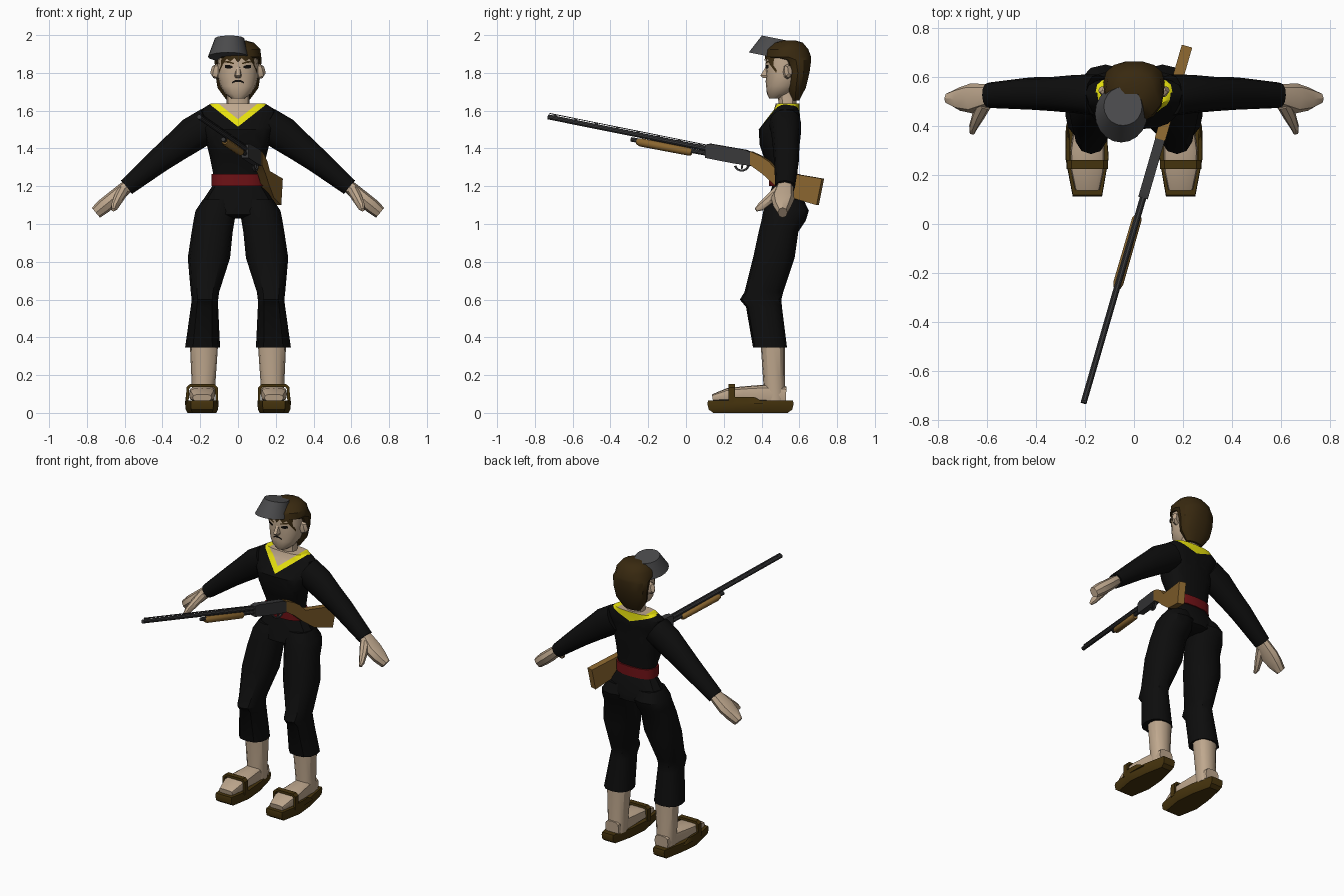
import bpy, bmesh, math
from mathutils import Vector
from mathutils.bvhtree import BVHTree


def material(name, r, g, b):
    m = bpy.data.materials.new(name)
    m.diffuse_color = (r, g, b, 1)
    return m


CLOTH = material("black cloth", 0.004, 0.004, 0.004)
YELLOW = material("yellow trim", 0.85, 0.80, 0.005)
RED = material("red sash", 0.16, 0.006, 0.008)
SKIN = material("skin", 0.52, 0.39, 0.27)
HAIR = material("brown hair", 0.04, 0.022, 0.005)
SANDAL = material("sandal brown", 0.06, 0.033, 0.004)
WOOD = material("gun wood", 0.25, 0.13, 0.028)
METAL = material("gun metal", 0.04, 0.04, 0.042)
GREY = material("grey cap", 0.07, 0.07, 0.073)
BLACK = material("face black", 0.005, 0.004, 0.003)


def finish(name, bm, mats, mirror=False):
    me = bpy.data.meshes.new(name)
    bm.to_mesh(me)
    bm.free()
    for m in mats:
        me.materials.append(m)
    ob = bpy.data.objects.new(name, me)
    bpy.context.collection.objects.link(ob)
    if mirror:
        ob.modifiers.new("mirror", "MIRROR")
    return ob


def loft_bm(rings):
    """Skin a list of equal point rings and close both ends."""
    bm = bmesh.new()
    rows = [[bm.verts.new(p) for p in r] for r in rings]
    n = len(rows[0])
    for a, b in zip(rows, rows[1:]):
        for i in range(n):
            j = (i + 1) % n
            bm.faces.new((a[i], a[j], b[j], b[i]))
    bm.faces.new(rows[0])
    bm.faces.new(rows[-1])
    bmesh.ops.recalc_face_normals(bm, faces=bm.faces)
    return bm


def loft(name, rings, mat, mirror=False):
    return finish(name, loft_bm(rings), [mat], mirror)


def oval(c, u, v, ru, rv, n=12, e=0.85):
    pts = []
    for i in range(n):
        a = 2 * math.pi * i / n
        x, y = math.cos(a), math.sin(a)
        x = math.copysign(abs(x) ** e, x)
        y = math.copysign(abs(y) ** e, y)
        pts.append(Vector(c) + u * (ru * x) + v * (rv * y))
    return pts


X, Y, Z = Vector((1, 0, 0)), Vector((0, 1, 0)), Vector((0, 0, 1))


def slices(rows, n=12, e=0.85):
    """Horizontal rings from rows of (z, x0, x1, y0, y1)."""
    return [oval(((a + b) / 2, (c + d) / 2, z), X, Y, (b - a) / 2, (d - c) / 2, n, e)
            for z, a, b, c, d in rows]


def centred(rows, n=12, e=0.85):
    """Horizontal rings from rows of (z, half width, y0, y1)."""
    return slices([(z, -w, w, c, d) for z, w, c, d in rows], n, e)


def tube(path, ref, n=10, e=0.9):
    """Rings along a path of (x, y, z, radius along ref, other radius)."""
    p = [Vector(r[:3]) for r in path]
    rings = []
    for i, r in enumerate(path):
        t = (p[min(i + 1, len(p) - 1)] - p[max(i - 1, 0)]).normalized()
        v = t.cross(ref).normalized()
        rings.append(oval(p[i], v.cross(t), v, r[3], r[4], n, e))
    return rings


# Shirt, with the V neck cut into the mesh
bm = loft_bm(centred([
    (1.195, .13, .455, .59), (1.27, .132, .45, .59), (1.36, .15, .41, .595),
    (1.42, .165, .39, .60), (1.50, .182, .385, .60), (1.56, .20, .43, .605),
    (1.605, .197, .465, .60), (1.637, .145, .475, .60)], 16, 0.75))
K = 0.79
for base, k in ((1.515, K), (1.555, K), (1.575, 0.35)):
    for s in (1, -1):
        bmesh.ops.bisect_plane(bm, geom=bm.verts[:] + bm.edges[:] + bm.faces[:],
                               plane_co=(0, 0, base), plane_no=(-s * k, 0, 1))
for f in bm.faces:
    c = f.calc_center_median()
    ax = abs(c.x)
    if c.z > 1.634:
        f.material_index = 2 if ax < 0.1 else 1
    elif c.y < 0.54:
        d = c.z - 1.515 - K * ax
        f.material_index = 2 if d > 0.04 else 1 if d > 0 else 0
    elif c.z > 1.575 + 0.35 * ax:
        f.material_index = 1
finish("shirt", bm, [CLOTH, YELLOW, SKIN])

# Sash
loft("sash", centred([(1.2, .14, .44, .60), (1.265, .14, .437, .60)], 16, 0.75), RED)

# Trousers
loft("pelvis", centred([(1.21, .13, .46, .59), (1.09, .21, .42, .64),
                        (1.05, .19, .41, .64), (1.03, .10, .46, .60)]), CLOTH)
loft("trouser_leg", slices([
    (1.13, .02, .185, .435, .62), (1.07, .008, .225, .41, .65), (1.02, .018, .235, .40, .635),
    (0.96, .028, .245, .385, .595), (.82, .042, .266, .355, .575), (.64, .10, .25, .31, .515),
    (.60, .105, .245, .285, .505), (.56, .105, .25, .318, .508),
    (.345, .095, .28, .355, .535)]), CLOTH, True)

# Lower legs, feet and sandals
loft("calf", slices([(.37, .105, .255, .395, .525), (.15, .12, .245, .41, .525),
                     (.06, .125, .24, .41, .53)]), SKIN, True)
loft("foot", tube([(.185, .53, .095, .05, .045), (.185, .42, .10, .058, .05),
                   (.19, .30, .10, .07, .04), (.19, .22, .095, .068, .036),
                   (.19, .14, .08, .05, .018)], X, 12, 0.6), SKIN, True)
sole = [(.13, .113), (.25, .113), (.28, .27), (.265, .42), (.235, .57),
        (.15, .57), (.115, .42), (.103, .27)]
loft("sandal_sole", [
    [(.19 + (x - .19) * k, .34 + (y - .34) * k, z) for x, y in sole]
    for z, k in ((.0, .86), (.018, .97), (.05, 1), (.066, .98))], SANDAL, True)
strap = [(.105, .05), (.107, .135), (.125, .152), (.255, .152), (.273, .135), (.276, .05),
         (.262, .05), (.258, .128), (.25, .136), (.13, .136), (.122, .128), (.118, .05)]
loft("sandal_strap", [[(x, y, z) for x, z in strap] for y in (.225, .26)], SANDAL, True)
loft("strap_side", slices([(.05, .262, .28, .24, .42), (.085, .262, .278, .24, .36)], 8),
     SANDAL, True)

# Sleeves and hands
loft("sleeve", tube([(.15, .525, 1.53, .085, .09), (.24, .53, 1.475, .078, .092),
                     (.33, .53, 1.405, .07, .078), (.42, .532, 1.335, .066, .066),
                     (.59, .525, 1.195, .052, .046)], Y, 12), CLOTH, True)
loft("hand", tube([(.56, .525, 1.22, .042, .03), (.60, .522, 1.187, .048, .036),
                   (.66, .512, 1.135, .062, .04), (.71, .51, 1.095, .048, .04),
                   (.752, .512, 1.06, .025, .034)], Y, 8), SKIN, True)
loft("thumb", tube([(.61, .49, 1.175, .03, .03), (.635, .44, 1.13, .026, .026),
                    (.655, .395, 1.09, .022, .018), (.66, .37, 1.075, .01, .01)], Z, 8),
     SKIN, True)

# Neck, head, ears and nose
loft("neck", centred([(1.58, .075, .485, .59), (1.64, .06, .49, .585),
                      (1.72, .06, .48, .59)]), SKIN)
head = loft_bm(centred([
    (1.665, .035, .44, .52), (1.69, .07, .428, .56), (1.73, .095, .424, .60),
    (1.78, .106, .425, .62), (1.84, .108, .42, .63), (1.91, .10, .43, .63),
    (1.95, .06, .48, .59)], 16, 0.9))
tree = BVHTree.FromBMesh(head)
finish("head", head, [SKIN])
loft("ear", tube([(.10, .535, 1.805, .04, .022), (.122, .54, 1.81, .038, .022),
                  (.135, .55, 1.815, .026, .014)], Z, 8), SKIN, True)
loft("nose", [[(-.008, .43, 1.845), (.008, .43, 1.845), (.008, .45, 1.845), (-.008, .45, 1.845)],
              [(-.012, .393, 1.785), (.012, .393, 1.785), (.022, .44, 1.785), (-.022, .44, 1.785)],
              [(-.01, .41, 1.772), (.01, .41, 1.772), (.016, .44, 1.772), (-.016, .44, 1.772)]],
     SKIN)


def on_face(x, z, gap):
    hit = tree.ray_cast(Vector((x, 0, z)), Y)[0]
    return Vector((x, (hit.y if hit else .5) - gap, z))


def face_plate(name, strips, mat, gap=0.005, mirror=False):
    """Quad strip on the face from (x, low z, high z) columns."""
    bm = bmesh.new()
    cols = [[bm.verts.new(on_face(x, z, gap)) for z in zs] for x, *zs in strips]
    for a, b in zip(cols, cols[1:]):
        bm.faces.new((a[0], b[0], b[1], a[1]))
    return finish(name, bm, [mat], mirror)


face_plate("eye", [(.03, 1.826, 1.836), (.048, 1.822, 1.843), (.068, 1.826, 1.842)],
           BLACK, mirror=True)
face_plate("eyebrow", [(.022, 1.846, 1.853), (.05, 1.853, 1.863), (.075, 1.855, 1.861)],
           HAIR, mirror=True)
face_plate("mouth", [(-.032, 1.744, 1.752), (-.012, 1.752, 1.763), (.012, 1.752, 1.763),
                     (.032, 1.744, 1.752)], BLACK)

# Hair and fringe
loft("hair", centred([
    (1.655, .06, .555, .60), (1.72, .108, .53, .635), (1.80, .121, .53, .655),
    (1.868, .124, .50, .665), (1.885, .123, .415, .665), (1.925, .118, .425, .65),
    (1.96, .085, .465, .62), (1.972, .04, .51, .58)], 14, 0.9), HAIR)
face_plate("fringe", [(-.1 + .02 * i, (1.80, 1.845, 1.875, 1.86, 1.88, 1.855)[min(i, 10 - i)], 1.90)
                      for i in range(11)], HAIR, 0.008)

# Tilted cap
tilt = Vector((0, 1, -0.2)).normalized()
loft("cap", [oval((-.052, .45, 1.885), X, tilt, .107, .12, 20, 1),
             oval((-.045, .48, 1.982), X, tilt, .078, .08, 20, 1)], GREY)


# Long gun, drawn as a side profile along a slanted line
def gun(y, z, t=0.0):
    return Vector((.006 + .29 * y + .96 * t, y - .278 * t, z))


def gun_plate(name, outline, half, mat):
    loft(name, [[gun(y, z, k * half) for y, z in outline] for k in (-1, 1)], mat)


def gun_tube(name, path, mat, n=10):
    loft(name, tube([(*gun(y, z), r, r) for y, z, r in path], Z, n, 1), mat)


gun_tube("barrel", [(-.73, 1.567, .013), (.12, 1.397, .014)], METAL)
gun_plate("barrel_rib", [(-.72, 1.587), (.11, 1.42), (.11, 1.416), (-.72, 1.583)], .005, METAL)
for i in range(8):
    y = -.70 + i * .11
    z = 1.585 - .2012 * (y + .72)
    gun_plate("rib_post", [(y, z), (y + .012, z), (y + .012, z - .012), (y, z - .012)], .004, METAL)
gun_tube("magazine_tube", [(-.29, 1.448, .012), (.12, 1.371, .012)], METAL)
gun_tube("fore_end", [(-.26, 1.437, .015), (-.24, 1.432, .022), (.02, 1.382, .021),
                      (.03, 1.38, .016)], WOOD)
gun_plate("receiver", [(.106, 1.42), (.13, 1.425), (.32, 1.392), (.35, 1.378), (.372, 1.34),
                       (.345, 1.308), (.26, 1.32), (.106, 1.35)], .02, METAL)
arc = [math.radians(200 + 20 * i) for i in range(9)]
gun_plate("trigger_guard",
          [(.295 + .042 * math.cos(a), 1.32 + .042 * math.sin(a)) for a in arc] +
          [(.295 + .033 * math.cos(a), 1.32 + .033 * math.sin(a)) for a in reversed(arc)],
          .007, METAL)
gun_plate("trigger", [(.295, 1.325), (.305, 1.325), (.298, 1.29), (.292, 1.292)], .004, METAL)
gun_plate("stock", [(.345, 1.385), (.40, 1.36), (.445, 1.33), (.49, 1.28), (.725, 1.24),
                    (.697, 1.10), (.56, 1.14), (.47, 1.21), (.41, 1.265), (.345, 1.312)],
          .022, WOOD)

# Smooth shading with kept edges
for ob in bpy.context.scene.objects:
    ob.select_set(True)
    bpy.context.view_layer.objects.active = ob
bpy.ops.object.shade_smooth_by_angle(angle=math.radians(35))
